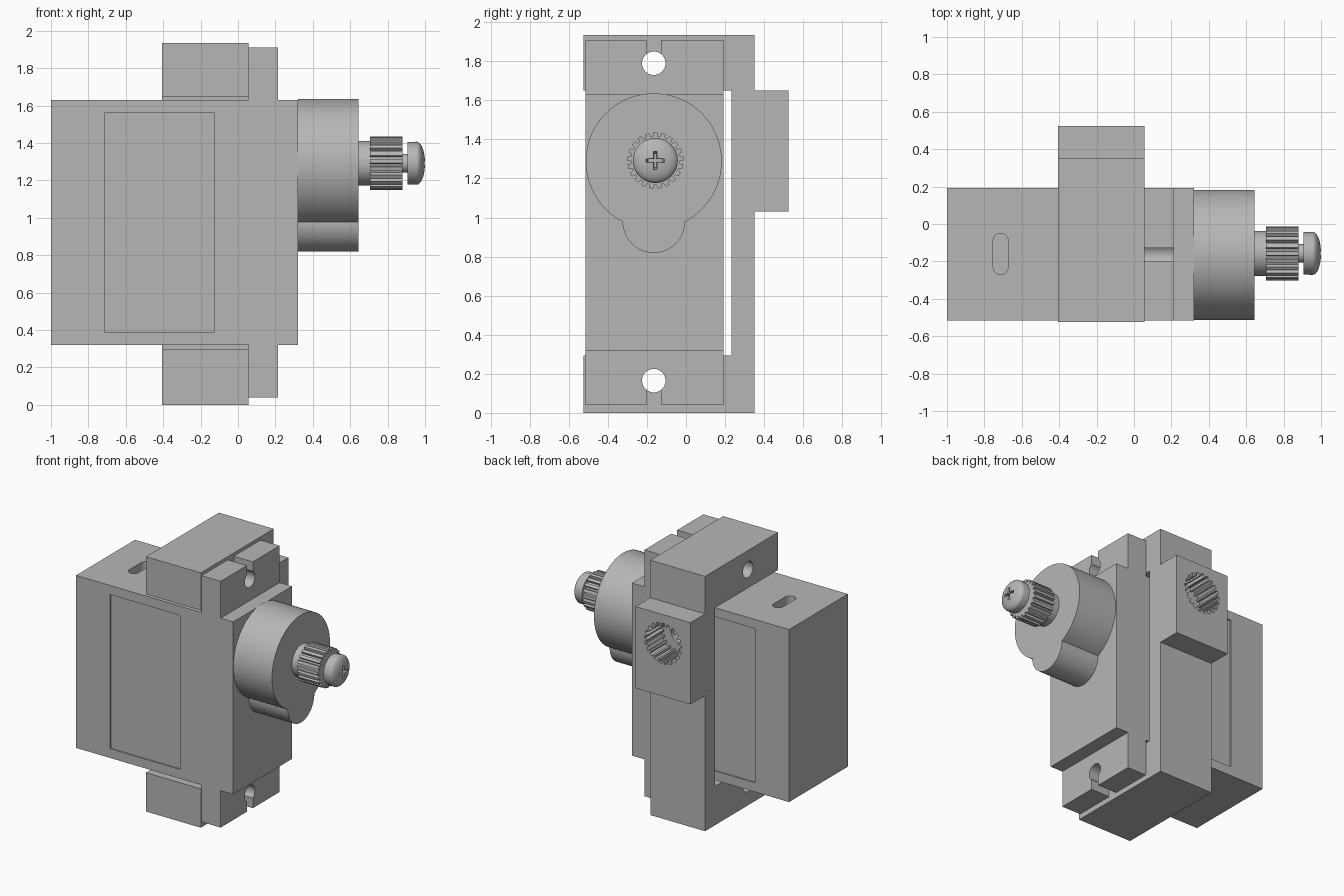
import bpy, bmesh
from math import sin, cos, pi, radians, asin
from mathutils import Vector

if "Cube" in bpy.data.objects:
    bpy.data.objects.remove(bpy.data.objects["Cube"], do_unlink=True)

GREY = (0.47, 0.47, 0.47, 1)
grey = bpy.data.materials.new("plain grey")
grey.use_nodes = True
grey.diffuse_color = GREY
grey.node_tree.nodes["Principled BSDF"].inputs["Base Color"].default_value = GREY

parts = []
PLACE = {"x": lambda u, v, d: (d, u, v),
         "y": lambda u, v, d: (u, d, v),
         "z": lambda u, v, d: (u, v, d)}


def finish(name, bm):
    bmesh.ops.recalc_face_normals(bm, faces=bm.faces)
    mesh = bpy.data.meshes.new(name)
    bm.to_mesh(mesh)
    bm.free()
    mesh.materials.append(grey)
    ob = bpy.data.objects.new(name, mesh)
    bpy.context.collection.objects.link(ob)
    parts.append(ob)
    return ob


def extrude(name, outline, axis, start, end, taper=1.0):
    """Solid with a flat outline, running along one axis."""
    bm = bmesh.new()
    n = len(outline)
    cu = sum(p[0] for p in outline) / n
    cv = sum(p[1] for p in outline) / n
    place = PLACE[axis]
    a = [bm.verts.new(place(u, v, start)) for u, v in outline]
    b = [bm.verts.new(place(cu + (u - cu) * taper, cv + (v - cv) * taper, end))
         for u, v in outline]
    bm.faces.new(a)
    bm.faces.new(b[::-1])
    for i in range(n):
        j = (i + 1) % n
        bm.faces.new((a[i], b[i], b[j], a[j]))
    return finish(name, bm)


def lathe(name, profile, cy, cz, steps=48):
    """Turned solid around an axis parallel to x; profile is (x, radius)."""
    bm = bmesh.new()
    verts = [bm.verts.new((x, cy + r, cz)) for x, r in profile]
    edges = [bm.edges.new(pair) for pair in zip(verts, verts[1:])]
    bmesh.ops.spin(bm, geom=verts + edges, cent=(0, cy, cz), axis=(1, 0, 0),
                   angle=2 * pi, steps=steps, use_merge=True)
    bmesh.ops.remove_doubles(bm, verts=bm.verts, dist=0.0005)
    return finish(name, bm)


def arc(cu, cv, r, a0, a1, steps):
    return [(cu + r * cos(a0 + (a1 - a0) * i / steps),
             cv + r * sin(a0 + (a1 - a0) * i / steps)) for i in range(steps + 1)]


def circle(cu, cv, r, steps=48):
    return arc(cu, cv, r, 0, 2 * pi, steps)[:-1]


def rect(u0, u1, v0, v1):
    return [(u0, v0), (u1, v0), (u1, v1), (u0, v1)]


def gear(cu, cv, r, root, teeth=21):
    """Toothed outline with four points to a tooth."""
    pts = []
    for i in range(teeth):
        for share, radius in ((0, r), (0.5, r), (0.6, root), (0.9, root)):
            a = 2 * pi * (i + share) / teeth
            pts.append((cu + radius * cos(a), cv + radius * sin(a)))
    return pts


def cut(ob, cutter):
    mod = ob.modifiers.new("cut", "BOOLEAN")
    mod.operation = "DIFFERENCE"
    mod.solver = "EXACT"
    mod.object = cutter
    bpy.context.view_layer.objects.active = ob
    bpy.ops.object.modifier_apply(modifier=mod.name)
    parts.remove(cutter)
    bpy.data.objects.remove(cutter, do_unlink=True)


# Main dimensions
FRONT, BACK = -0.515, 0.192
HOLE_Y = -0.165
SHAFT_Y, SHAFT_Z = -0.157, 1.292
HOLES = ((1.79, 1.79, 2.0), (0.165, -0.1, 0.165))

# Motor case with mounting ears
body = extrude("motor_case", [
    (-1, 0.32), (0.055, 0.32), (0.055, 0.04), (0.215, 0.04), (0.215, 0.32),
    (0.32, 0.32), (0.32, 1.63), (0.215, 1.63), (0.215, 1.91), (0.055, 1.91),
    (0.055, 1.63), (-1, 1.63)], "y", FRONT, BACK)
for z, low, high in HOLES:
    cut(body, extrude("ear_hole", circle(HOLE_Y, z, 0.06), "x", 0, 0.27))
    cut(body, extrude("ear_slot", rect(HOLE_Y - 0.036, HOLE_Y + 0.036, low, high),
                      "x", 0, 0.27))

# Shallow label recesses on the front and back of the case
for y in (FRONT, BACK):
    cut(body, extrude("label_recess", rect(-0.715, -0.125, 0.39, 1.56),
                      "y", y - 0.01, y + 0.01))

# Rounded cable slot in the top of the case
slot = arc(-0.713, -0.09, 0.04, 0, pi, 12) + arc(-0.713, -0.23, 0.04, pi, 2 * pi, 12)
cut(body, extrude("cable_slot", slot, "z", 1.5, 1.7))

# Bracket: a C-shaped frame with a boss on its back
bracket = extrude("bracket", [
    (-0.525, 0), (0.35, 0), (0.35, 1.03), (0.525, 1.03), (0.525, 1.65),
    (0.35, 1.65), (0.35, 1.935), (-0.525, 1.935), (-0.525, 1.65),
    (0.233, 1.65), (0.233, 0.295), (-0.525, 0.295)], "x", -0.405, 0.055)
for z, low, high in HOLES:
    cut(bracket, extrude("bolt_hole", circle(HOLE_Y, z, 0.06), "x", -0.5, 0.1))
cut(bracket, extrude("spline_socket", gear(-0.175, 1.43, 0.155, 0.13), "y", 0.33, 0.6))
cut(bracket, extrude("screw_hole", circle(-0.175, 1.43, 0.07), "y", 0.15, 0.4))

# Gearbox housing: a large round with a smaller lobe below
R, LOBE, HEAD_Z = 0.348, 0.16, 1.288
tilt = asin(LOBE / R)
lobe_z = HEAD_Z - R * cos(tilt)
outline = arc(HOLE_Y, HEAD_Z, R, -pi / 2 + tilt, 1.5 * pi - tilt, 72)
outline += arc(HOLE_Y, lobe_z, LOBE, pi, 2 * pi, 28)[1:-1]
extrude("gearbox_housing", outline, "x", 0.32, 0.645)

# Output shaft, spline and screw
extrude("shaft_collar", circle(SHAFT_Y, SHAFT_Z, 0.12), "x", 0.645, 0.705)
extrude("shaft_spline", gear(SHAFT_Y, SHAFT_Z, 0.144, 0.125), "x", 0.705, 0.88)
extrude("screw_neck", circle(SHAFT_Y, SHAFT_Z, 0.05, 32), "x", 0.88, 0.907)
dome = [(0.955 + 0.045 * sin(a), 0.115 * cos(a))
        for a in (pi / 2 * i / 10 for i in range(10))]
screw = lathe("screw_head", [(0.905, 0), (0.905, 0.113)] + dome + [(1.0, 0)],
              SHAFT_Y, SHAFT_Z)
for du, dv in ((0.052, 0.01), (0.01, 0.052)):
    cut(screw, extrude("cross_recess",
                       rect(SHAFT_Y - du, SHAFT_Y + du, SHAFT_Z - dv, SHAFT_Z + dv),
                       "x", 1.02, 0.95, 0.7))

# Smooth the round surfaces and keep the edges sharp
bpy.ops.object.select_all(action="DESELECT")
for ob in parts:
    ob.select_set(True)
bpy.context.view_layer.objects.active = body
bpy.ops.object.shade_smooth_by_angle(angle=radians(30))
